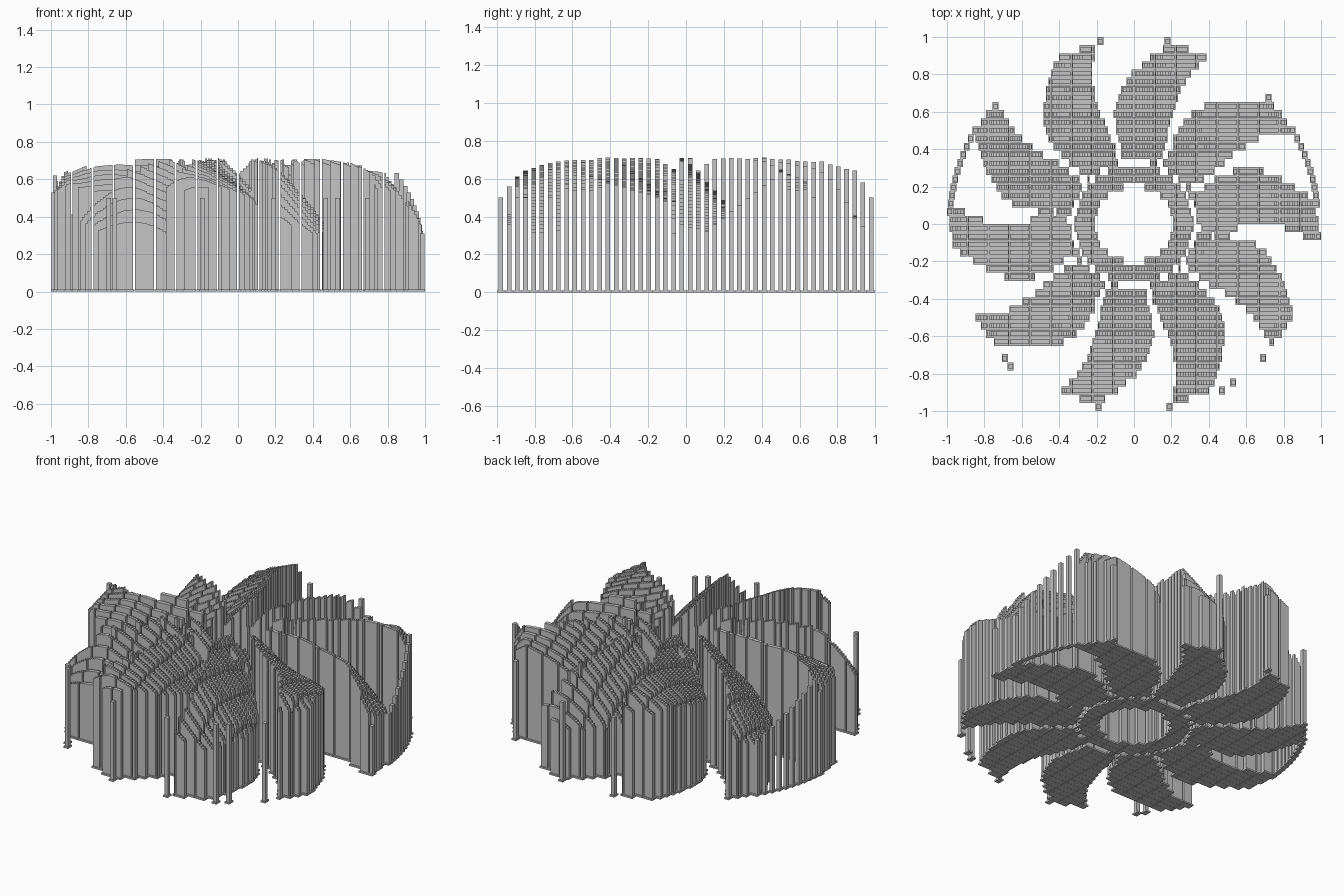
import bpy, bmesh, math

if "Cube" in bpy.data.objects:
    bpy.data.objects.remove(bpy.data.objects["Cube"], do_unlink=True)

ROWS = 46
PITCH = 2 / ROWS
CELL = 1 / 9            # walls are broken into cells along x
SAMPLES = 8             # flat steps on top of each cell
STEP = CELL / SAMPLES
WALL, FOOT, FOOT_H = 0.024, 0.0425, 0.01
BLADES = 10
SECTOR = 360 / BLADES

grey = bpy.data.materials.new("mid_grey")
grey.use_nodes = True
grey.diffuse_color = (0.56, 0.56, 0.56, 1)
grey.node_tree.nodes["Principled BSDF"].inputs["Base Color"].default_value = (0.56, 0.56, 0.56, 1)


def lerp_table(table, r):
    """Piecewise linear lookup in (radius, value) pairs."""
    if r <= table[0][0]:
        return table[0][1]
    for (a, va), (b, vb) in zip(table, table[1:]):
        if r <= b:
            return va + (vb - va) * (r - a) / (b - a)
    return table[-1][1]


# Blade edges as angle offsets in degrees
CONVEX = [(0.2, 18), (0.33, 11), (0.42, 9), (0.5, 11), (0.62, 10), (0.72, 6), (0.8, 0.8), (0.98, -11.5)]
CONCAVE = [(0.2, -18), (0.33, -21), (0.42, -22), (0.65, -19), (0.8, -19.5), (0.98, -24)]
# Heights along the convex and concave edge; raised and lowered blades alternate
RAISED = ([(0.2, 0.56), (0.55, 0.45), (0.8, 0.52), (0.92, 0.57), (0.98, 0.54)],
          [(0.2, 0.7), (0.45, 0.715), (0.75, 0.69), (0.93, 0.64), (0.98, 0.54)])
LOWERED = ([(0.2, 0.56), (0.5, 0.42), (0.66, 0.31), (0.98, 0.31)],
           [(0.2, 0.7), (0.45, 0.715), (0.75, 0.65), (0.85, 0.56), (0.93, 0.46), (0.98, 0.38)])


def locate(x, y):
    """Radius, nearest blade number, and fraction from convex (0) to concave (1) edge."""
    r = math.hypot(x, y)
    right, left = lerp_table(CONVEX, r), lerp_table(CONCAVE, r)
    angle = math.degrees(math.atan2(y, x)) + 90
    blade = round((angle - (right + left) / 2) / SECTOR)
    return r, blade, (right - angle + blade * SECTOR) / (right - left)


def height(x, y):
    r, blade, t = locate(x, y)
    t = min(max(t, 0), 1) ** 0.85
    low, high = (lerp_table(edge, r) for edge in (LOWERED if blade % 2 else RAISED))
    return low + (high - low) * t


def in_blade(x, y):
    r, blade, t = locate(x, y)
    return 0.335 < r < 0.98 and 0 <= t <= 1


def in_hub(x, y):
    return 0.205 < math.hypot(x, y) < 0.315


def add_prism(bm, profile, y, width):
    """Extrude an (x, z) outline along y."""
    front = [bm.verts.new((x, y - width / 2, z)) for x, z in profile]
    back = [bm.verts.new((x, y + width / 2, z)) for x, z in profile]
    bm.faces.new(front)
    bm.faces.new(back[::-1])
    n = len(profile)
    for i in range(n):
        j = (i + 1) % n
        bm.faces.new((front[j], front[i], back[i], back[j]))


def add_wall(bm, y, tops):
    """One upright wall below the given top line, on a wider foot."""
    x0, x1 = tops[0][0], tops[-1][0]
    add_prism(bm, [(x0, FOOT_H), (x1, FOOT_H)] + tops[::-1], y, WALL)
    add_prism(bm, [(x0 - 0.004, 0), (x1 + 0.004, 0),
                   (x1 + 0.004, FOOT_H), (x0 - 0.004, FOOT_H)], y, FOOT)


def finish(bm, name):
    bmesh.ops.recalc_face_normals(bm, faces=bm.faces)
    mesh = bpy.data.meshes.new(name)
    bm.to_mesh(mesh)
    bm.free()
    mesh.materials.append(grey)
    obj = bpy.data.objects.new(name, mesh)
    bpy.context.collection.objects.link(obj)


def row_y(j):
    return (j + 0.5) * PITCH - 1


def build_walls(name, inside):
    bm = bmesh.new()
    for j in range(ROWS):
        y = row_y(j)
        for c in range(-9, 9):
            run = []
            for s in range(SAMPLES + 1):
                xa = c * CELL + s * STEP
                if s < SAMPLES and inside(xa + STEP / 2, y):
                    z = height(xa + STEP / 2, y)
                    run += [(xa, z), (xa + STEP, z)]
                elif run:
                    # Narrow gap at each cell border
                    run[0] = (run[0][0] + 0.005, run[0][1])
                    run[-1] = (run[-1][0] - 0.005, run[-1][1])
                    add_wall(bm, y, run)
                    run = []
    finish(bm, name)


build_walls("blade_walls", in_blade)
build_walls("hub_walls", in_hub)

# Thin rim links from a raised blade tip down to the next lowered one
bm = bmesh.new()
for side, z_top, z_bottom in ((1, 0.65, 0.3), (-1, 0.34, 0.64)):
    for j in range(ROWS):
        y = row_y(j)
        if 0.08 < y < 0.52:
            t = (0.52 - y) / 0.44
            z = z_top + (z_bottom - z_top) * t
            x = side * math.sqrt(0.97 - y * y)
            add_wall(bm, y, [(x - 0.011, z), (x + 0.011, z)])
finish(bm, "rim_links")

# Single posts under the blade tips
bm = bmesh.new()
POSTS = [(0.18, 45), (-0.18, 45), (-0.74, 37), (0.72, 38), (-0.69, 6), (-0.66, 5), (0.69, 6),
         (0.53, 3), (0.47, 2), (-0.19, 0), (0.19, 0)]
for x, j in POSTS:
    add_wall(bm, row_y(j), [(x - 0.012, 0.5), (x + 0.012, 0.5)])
# End posts on the widest line
for x, y, z in ((-0.985, row_y(24), 0.53), (0.985, row_y(21), 0.31)):
    add_wall(bm, y, [(x - 0.011, z), (x + 0.011, z)])
finish(bm, "tip_posts")
